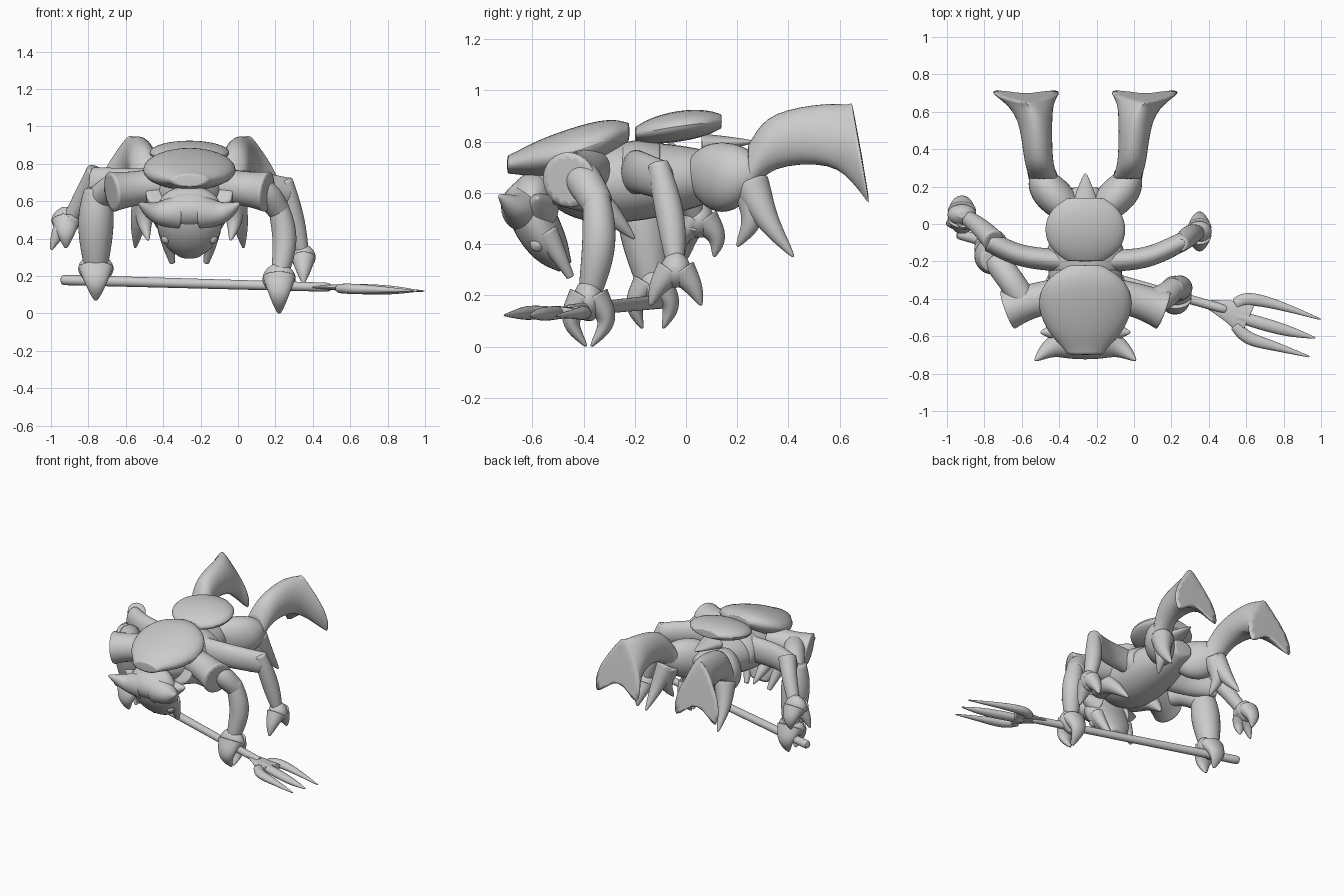
import bpy, bmesh, math
from mathutils import Vector

default_cube = bpy.context.scene.objects.get("Cube")
if default_cube:
    bpy.data.objects.remove(default_cube)

CENTRE = -.26       # x of the body's own centre line
RINGS, SIDES = 10, 16
X, Y, Z = Vector((1, 0, 0)), Vector((0, 1, 0)), Vector((0, 0, 1))

grey = bpy.data.materials.new("plain grey")
grey.use_nodes = True
grey.diffuse_color = (.6, .6, .6, 1)
shader = grey.node_tree.nodes["Principled BSDF"]
shader.inputs["Base Color"].default_value = grey.diffuse_color


# Radius rules along a path, from t = 0 at its start to t = 1 at its end
def spike(radius):
    return lambda t: radius * (1 - t) ** .8 + .004


def limb(start, end, swell=0):
    return lambda t: start + (end - start) * t + swell * math.sin(math.pi * t)


def hull(radius, fullness=.5, skew=1):
    return lambda t: radius * max(.1, math.sin(math.pi * t ** skew)) ** fullness


def flare(start, end):
    return lambda t: start + (end - start) * t ** 4


def along(points, t):
    """Point on a smooth curve through all the given points."""
    padded = [points[0] * 2 - points[1], *points, points[-1] * 2 - points[-2]]
    place = t * (len(points) - 1)
    i = min(int(place), len(points) - 2)
    f = place - i
    a, b, c, d = padded[i:i + 4]
    return b + (c - a + (a * 2 - b * 5 + c * 4 - d + (b * 3 - a - c * 3 + d) * f) * f) * f / 2


def sweep(name, path, radius, flat=1, up=Z, axis=None, notch=0, slant=0):
    """Sweep an ellipse along a path; a notch splits the lower edge of the far end in two."""
    points = [Vector(p) for p in path]
    steps = [(1 - math.cos(math.pi * i / RINGS)) / 2 for i in range(RINGS + 1)]
    spine = [along(points, t) for t in steps]
    bm = bmesh.new()
    rings = []
    normal = up
    for i, (t, centre) in enumerate(zip(steps, spine)):
        ahead = axis or (spine[min(i + 1, RINGS)] - spine[max(i - 1, 0)]).normalized()
        normal = (normal - ahead * normal.dot(ahead)).normalized()
        side = ahead.cross(normal)
        cut, lean = notch * t ** 4, slant * t ** 4
        wide = radius(t) * 1.03
        ring = []
        for j in range(SIDES):
            angle = math.tau * j / SIDES
            c, s = math.cos(angle), math.sin(angle)
            across = wide * c * (1 - cut * s)
            if s < 0:
                s = s * (1 - cut) - cut * math.sin(2 * angle) ** 2
            rise = wide * flat * s
            ring.append(bm.verts.new(centre + side * across + normal * rise - ahead * lean * rise))
        rings.append(ring)
    for near, far in zip(rings, rings[1:]):
        for j in range(SIDES):
            bm.faces.new((near[j - 1], near[j], far[j], far[j - 1]))
    bm.faces.new(rings[0])
    bm.faces.new(rings[-1])
    bmesh.ops.recalc_face_normals(bm, faces=bm.faces)
    mesh = bpy.data.meshes.new(name)
    bm.to_mesh(mesh)
    bm.free()
    mesh.materials.append(grey)
    part = bpy.data.objects.new(name, mesh)
    bpy.context.collection.objects.link(part)
    bpy.ops.object.select_all(action="DESELECT")
    part.select_set(True)
    bpy.context.view_layer.objects.active = part
    rounding = part.modifiers.new("rounding", "SUBSURF")
    rounding.levels = rounding.render_levels = 1
    bpy.ops.object.shade_smooth_by_angle(angle=math.radians(50))


def middle(name, path, radius, **options):
    """A part on the centre line, its path given as (y, z)."""
    sweep(name, [(CENTRE, *p) for p in path], radius, **options)


def pair(name, path, radius, **options):
    """A mirrored pair, its path measured outward from the centre line."""
    for label, sign in (("left", 1), ("right", -1)):
        sweep(f"{label}_{name}", [(CENTRE + sign * x, y, z) for x, y, z in path], radius, **options)


def hand(name, wrist, spread, reach, open_by, breadth):
    """A rounded palm with two broad curved pincers hanging below it."""
    wrist = Vector(wrist)
    sweep(name + "_palm", [wrist + Z * .07, wrist - Z * reach / 2], hull(.06), flat=breadth, up=X)
    for label, way in (("front", -spread), ("back", spread)):
        sweep(f"{name}_{label}_pincer", [wrist + way * .02, wrist + way * .07 - Z * reach / 2,
              wrist + way * open_by - Z * reach], spike(.055), flat=breadth, up=X)


# Trunk and shells
middle("torso", [(-.58, .66), (-.3, .64), (.2, .67)], hull(.2, .4), flat=.8, axis=Y)
middle("front_shell", [(-.7, .71), (-.45, .76), (-.22, .84)], hull(.25, .4, 1.2), flat=.37, axis=Y)
middle("rear_shell", [(-.2, .83), (-.03, .86), (.14, .88)], hull(.215, .32), flat=.28, axis=Y)
middle("waist_collar", [(-.25, .67), (-.1, .67)], limb(.19, .19, .02), flat=.65, axis=Y)
middle("tail_spike", [(.06, .79), (.27, .8)], spike(.08), flat=.5)
pair("rib_plate", [(.14, -.48, .64), (.17, -.34, .56), (.14, -.2, .42)], spike(.09))

# Head
middle("head", [(-.57, .67), (-.61, .54), (-.54, .4), (-.47, .31)], hull(.18, .45, .7), flat=.52, up=Y)
middle("brow_ridge", [(-.62, .66), (-.69, .55), (-.63, .46)], hull(.13), flat=.3, up=Y)
pair("cheek_horn", [(.06, -.63, .54), (.18, -.66, .54), (.27, -.73, .59)], spike(.09))
pair("cheek_spine", [(.1, -.57, .53), (.24, -.58, .58)], spike(.07))
pair("jaw_fang", [(.12, -.55, .45), (.11, -.5, .36), (.09, -.45, .27)], limb(.05, .015), up=Y)
pair("eye", [(.1, -.58, .4), (.15, -.58, .4)], hull(.03))

# Shoulders
pair("shoulder_guard", [(.14, -.38, .69), (.28, -.41, .67), (.42, -.46, .65)], flare(.09, .11))

# Front arms, both gripping the shaft
sweep("left_front_upper_arm", [(.02, -.42, .68), (.14, -.4, .65), (.22, -.34, .55)], limb(.06, .06, .01))
sweep("left_front_forearm", [(.21, -.35, .6), (.25, -.34, .4), (.22, -.38, .18)], limb(.05, .04, .02), up=Y)
hand("left_front_hand", (.22, -.38, .2), Y, .2, .01, 1.5)
sweep("right_front_upper_arm", [(-.58, -.42, .68), (-.66, -.3, .68), (-.74, -.19, .62)], limb(.07, .07))
sweep("right_front_forearm", [(-.75, -.19, .67), (-.76, -.17, .48), (-.76, -.13, .24)], limb(.07, .06, .03), up=Y)
hand("right_front_hand", (-.76, -.13, .25), Y, .18, .04, 1.6)

# Rear arms, with tall thin upper sections
sweep("left_rear_upper_arm", [(-.2, -.2, .68), (.06, -.18, .68), (.27, -.09, .65)], limb(.06, .05), flat=1.5)
sweep("left_rear_forearm", [(.25, -.11, .72), (.3, -.06, .5), (.35, -.04, .3)], limb(.04, .03, .02), up=Y)
hand("left_rear_hand", (.35, -.04, .3), Y, .14, .1, 1.1)
sweep("right_rear_upper_arm", [(-.35, -.2, .68), (-.6, -.17, .69), (-.78, -.09, .7)], limb(.06, .055), flat=1.5)
sweep("right_rear_forearm", [(-.75, -.09, .76), (-.82, -.02, .64), (-.9, .04, .5)], limb(.06, .04), up=Y)
hand("right_rear_hand", (-.92, .05, .5), Y, .15, .06, 1.3)
sweep("right_rear_thumb", [(-.9, .03, .5), (-.96, .01, .43), (-1, 0, .34)], spike(.06), up=Y)

# Legs ending in split flared hooves
pair("thigh", [(.08, 0, .68), (.16, .14, .66), (.24, .3, .68)], hull(.125), flat=1.1, axis=Y)
pair("shin", [(.22, .24, .68), (.25, .34, .8), (.27, .56, .82), (.32, .69, .73)],
     flare(.075, .16), flat=1.4, axis=Y, notch=.75, slant=.18)
pair("inner_knee_spike", [(.22, .25, .64), (.24, .26, .5), (.22, .2, .39)], spike(.07), up=Y)
pair("outer_knee_spike", [(.23, .25, .64), (.27, .32, .49), (.29, .42, .35)], spike(.07), up=Y)

# Three-pronged fork
sweep("fork_shaft", [(-.95, -.05, .18), (.5, -.46, .14)], limb(.028, .024))
sweep("fork_base", [(.4, -.43, .14), (.52, -.47, .14), (.61, -.51, .13)], limb(.025, .1), flat=.25)
prongs = {"left": ((.54, -.43), (.61, -.4), (.76, -.43), (1, -.51)),
          "middle": ((.54, -.49), (.78, -.56), (.97, -.61)),
          "right": ((.54, -.54), (.61, -.61), (.74, -.65), (.94, -.71))}
for label, outline in prongs.items():
    sweep(label + "_prong", [(x, y, .15 - .03 * x) for x, y in outline], limb(.03, .004, .015), flat=.8)
